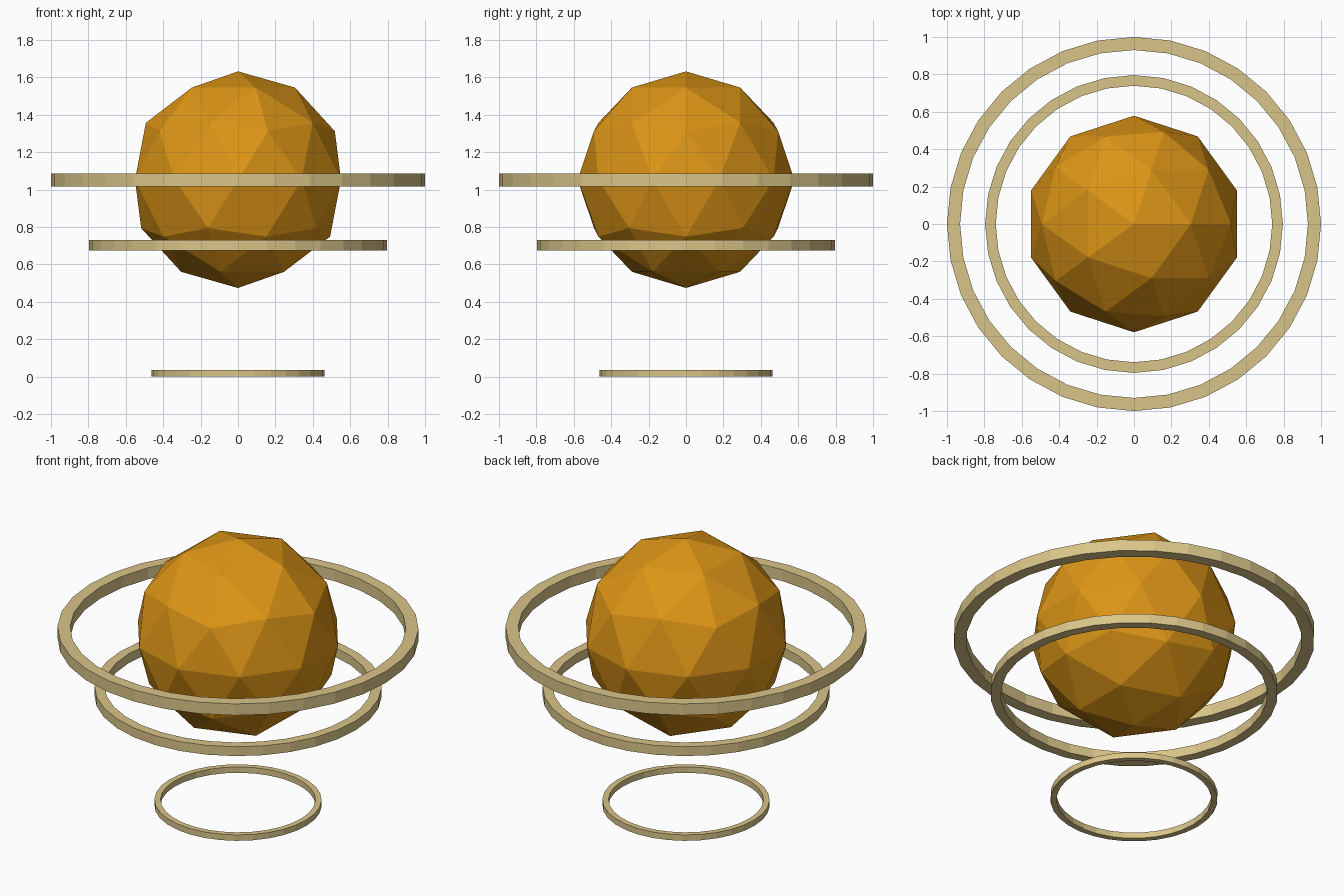
import bpy, bmesh, math

if "Cube" in bpy.data.objects:
    bpy.data.objects.remove(bpy.data.objects["Cube"])


def material(name, color):
    m = bpy.data.materials.new(name)
    m.diffuse_color = (*color, 1)
    m.use_nodes = True
    m.node_tree.nodes["Principled BSDF"].inputs["Base Color"].default_value = m.diffuse_color
    return m


gold = material("amber", (0.72, 0.30, 0.008))
brass = material("pale_brass", (0.70, 0.56, 0.25))


def ring(name, outer, inner, z0, z1, sides=32):
    """Flat-faced hoop: a rectangular section swept around z."""
    bm = bmesh.new()
    loops = []
    for i in range(sides):
        a = math.tau * i / sides
        loops.append([bm.verts.new((r * math.cos(a), r * math.sin(a), z))
                      for r, z in ((outer, z0), (outer, z1), (inner, z1), (inner, z0))])
    for i in range(sides):
        p, q = loops[i], loops[(i + 1) % sides]
        for j in range(4):
            k = (j + 1) % 4
            bm.faces.new((p[j], q[j], q[k], p[k]))
    bmesh.ops.recalc_face_normals(bm, faces=bm.faces)
    mesh = bpy.data.meshes.new(name)
    bm.to_mesh(mesh)
    bm.free()
    mesh.materials.append(brass)
    bpy.context.collection.objects.link(bpy.data.objects.new(name, mesh))


# Faceted floating orb
bpy.ops.mesh.primitive_ico_sphere_add(subdivisions=2, radius=0.579, location=(0, 0, 1.053))
orb = bpy.context.object
orb.name = "orb"
orb.data.materials.append(gold)

# Three hoops, growing towards the top
ring("upper_ring", 1.0, 0.93, 1.017, 1.087)
ring("middle_ring", 0.796, 0.739, 0.673, 0.730)
ring("base_ring", 0.463, 0.429, 0.0, 0.036)
